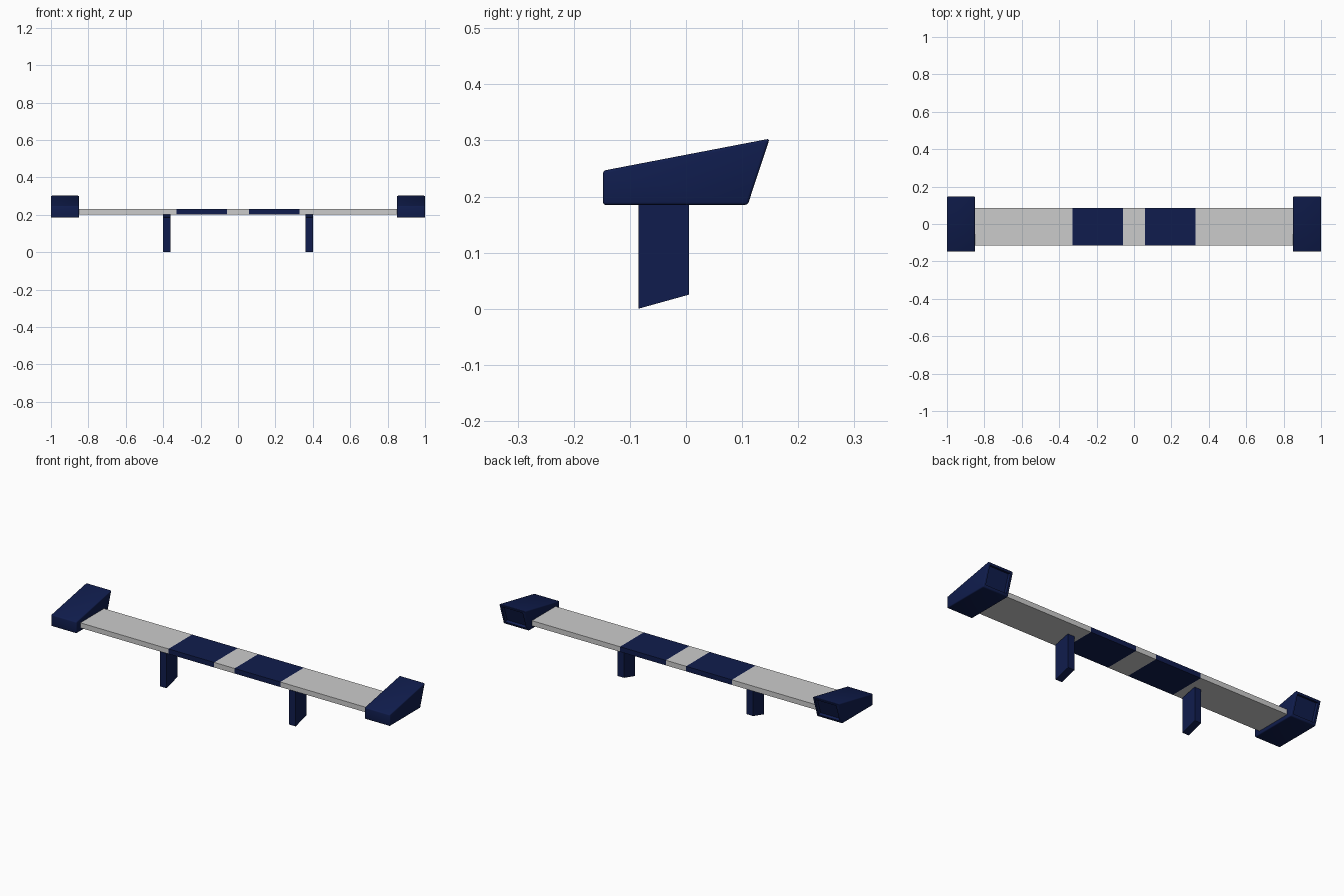
import bpy, bmesh

if "Cube" in bpy.data.objects:
    bpy.data.objects.remove(bpy.data.objects["Cube"])

navy = bpy.data.materials.new("navy")
navy.diffuse_color = (0.005, 0.012, 0.075, 1)
navy.use_nodes = True
navy.node_tree.nodes["Principled BSDF"].inputs["Base Color"].default_value = navy.diffuse_color


def prism(name, profile, x0, x1, mat=None, recess=False, bevel=0):
    """Extrude a (y, z) profile along x."""
    bm = bmesh.new()
    a = [bm.verts.new((x0, y, z)) for y, z in profile]
    b = [bm.verts.new((x1, y, z)) for y, z in profile]
    n = len(profile)
    bm.faces.new(a)
    bm.faces.new(b[::-1])
    for i in range(n):
        j = (i + 1) % n
        bm.faces.new((a[j], a[i], b[i], b[j]))
    bmesh.ops.recalc_face_normals(bm, faces=bm.faces)
    if bevel:
        bmesh.ops.bevel(bm, geom=bm.edges[:], offset=bevel, segments=3,
                        profile=0.5, affect='EDGES')
    if recess:
        # sunken panel in the slanted back face
        bm.normal_update()
        back = max(bm.faces, key=lambda f: f.normal.y * f.calc_area())
        bmesh.ops.inset_region(bm, faces=[back], thickness=0.012)
        bmesh.ops.inset_region(bm, faces=[back], thickness=0.002, depth=-0.015)
    me = bpy.data.meshes.new(name)
    bm.to_mesh(me)
    bm.free()
    ob = bpy.data.objects.new(name, me)
    bpy.context.collection.objects.link(ob)
    if mat:
        me.materials.append(mat)
    if bevel:
        bpy.context.view_layer.objects.active = ob
        ob.select_set(True)
        bpy.ops.object.shade_smooth_by_angle(angle=0.6)
        ob.select_set(False)
    return ob


def rect(y0, y1, z0, z1):
    return [(y0, z0), (y1, z0), (y1, z1), (y0, z1)]


cap = [(-0.148, 0.185), (0.110, 0.185), (0.149, 0.303), (-0.148, 0.246)]
leg = [(-0.085, 0.0), (0.005, 0.025), (0.005, 0.205), (-0.085, 0.185)]
bar = rect(-0.115, 0.085, 0.203, 0.23)

# centre of the blade
prism("blade_centre", bar, -0.06, 0.06)

# mirrored parts
for side, s in (("left", -1), ("right", 1)):
    prism(f"blade_stripe_{side}", bar, s * 0.06, s * 0.33, navy)
    prism(f"blade_outer_{side}", bar, s * 0.33, s * 0.852)
    prism(f"support_leg_{side}", leg, s * 0.362, s * 0.40, navy)
    prism(f"end_cap_{side}", cap, s * 0.85, s * 1.0, navy, True, 0.005)
